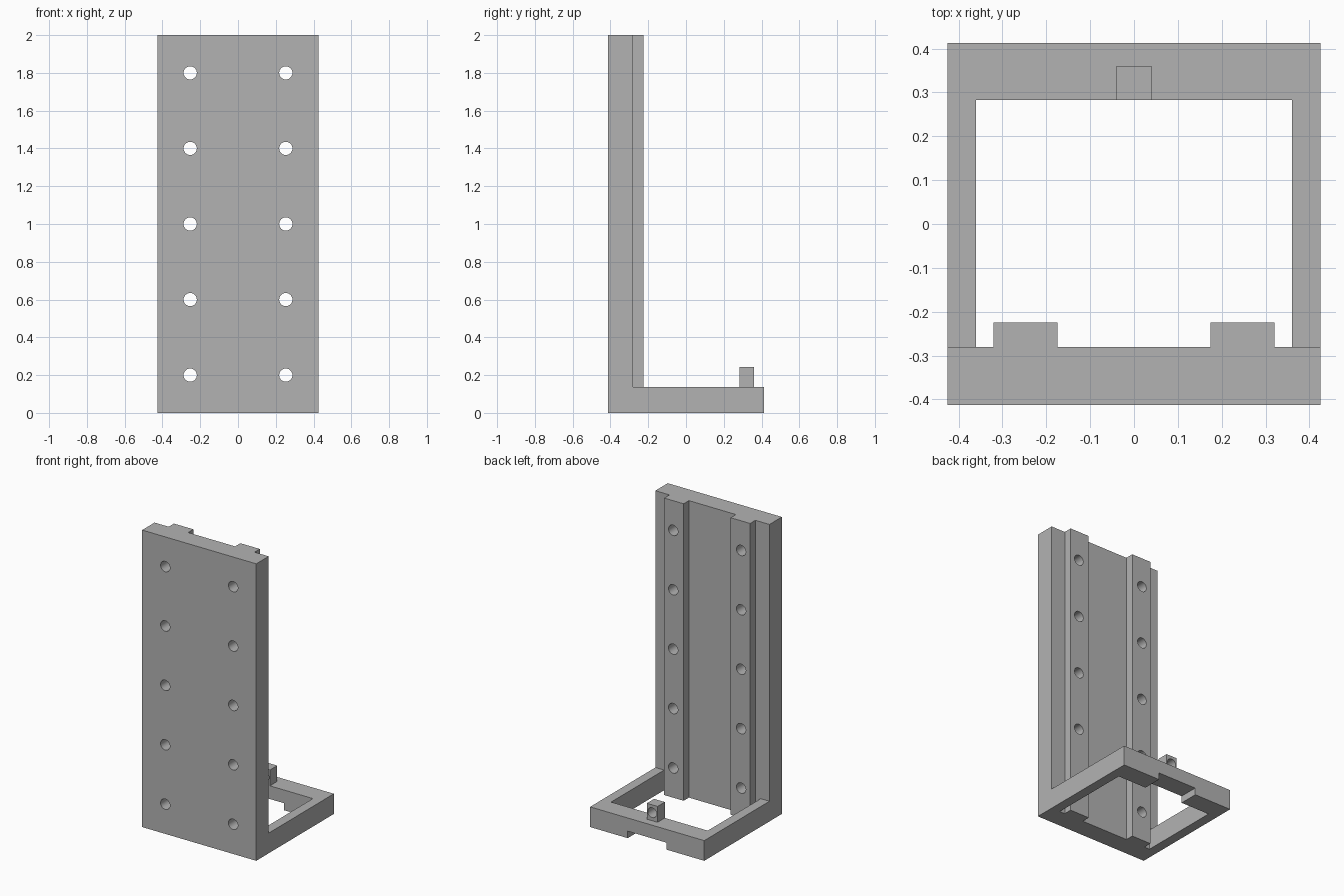
import bpy
import bmesh
from math import pi
from mathutils import Matrix, Vector

cube = bpy.data.objects.get("Cube")
if cube:
    bpy.data.objects.remove(cube, do_unlink=True)

grey = bpy.data.materials.new("plain grey")
grey.use_nodes = True
colour = (0.45, 0.45, 0.45, 1)
grey.diffuse_color = colour
grey.node_tree.nodes["Principled BSDF"].inputs["Base Color"].default_value = colour

# Main dimensions
W = 0.425            # half width
FRONT, BACK = -0.413, 0.413
PLATE = -0.281       # rear face of the plate
RAIL = -0.225        # rear face of the rails
BAR = 0.283          # inner face of the rear bar
BASE = 0.136         # height of the base frame
HOLE = 0.035         # bolt hole radius


def make_object(name, bm):
    bmesh.ops.recalc_face_normals(bm, faces=bm.faces)
    mesh = bpy.data.meshes.new(name)
    bm.to_mesh(mesh)
    bm.free()
    mesh.materials.append(grey)
    obj = bpy.data.objects.new(name, mesh)
    bpy.context.collection.objects.link(obj)
    return obj


def mirrored(half):
    """Complete a plan outline given for +x by mirroring it to -x."""
    return half + [(-x, y) for x, y in reversed(half)]


def extrude_plan(name, outline, z0, z1):
    bm = bmesh.new()
    face = bm.faces.new([bm.verts.new((x, y, z0)) for x, y in outline])
    top = bmesh.ops.extrude_face_region(bm, geom=[face])["geom"]
    verts = [v for v in top if isinstance(v, bmesh.types.BMVert)]
    bmesh.ops.translate(bm, verts=verts, vec=(0, 0, z1 - z0))
    return make_object(name, bm)


def box(name, lo, hi):
    outline = [(lo[0], lo[1]), (hi[0], lo[1]), (hi[0], hi[1]), (lo[0], hi[1])]
    return extrude_plan(name, outline, lo[2], hi[2])


def drills(name, centres, radius):
    """Cylinders running along y, used to bore holes."""
    bm = bmesh.new()
    for c in centres:
        bmesh.ops.create_cone(
            bm, cap_ends=True, segments=32, radius1=radius, radius2=radius, depth=0.4,
            matrix=Matrix.Translation(Vector(c)) @ Matrix.Rotation(pi / 2, 4, "X"))
    return make_object(name, bm)


def cut(obj, cutter):
    cutter.hide_render = True
    mod = obj.modifiers.new("cut", "BOOLEAN")
    mod.operation, mod.solver, mod.object = "DIFFERENCE", "EXACT", cutter
    bpy.ops.object.select_all(action="DESELECT")
    obj.select_set(True)
    bpy.context.view_layer.objects.active = obj
    bpy.ops.object.modifier_apply(modifier=mod.name)
    bpy.data.objects.remove(cutter, do_unlink=True)
    bpy.ops.object.shade_smooth_by_angle()


# Upright plate with two full-height rails on its rear face
back_plate = extrude_plan("back_plate", mirrored([
    (W, FRONT), (W, PLATE), (0.32, PLATE), (0.32, RAIL),
    (0.175, RAIL), (0.175, PLATE)]), 0, 2)
cut(back_plate, drills("plate_drills", [
    (x, -0.3, 0.2 + 0.4 * i) for x in (-0.253, 0.253) for i in range(5)], HOLE))

# U-shaped base frame, with a shallow notch under the rear bar
base_frame = extrude_plan("base_frame", mirrored([
    (0.36, BAR), (0.36, PLATE), (W, PLATE), (W, BACK)][::-1]), 0, BASE)
cut(base_frame, box("notch_cutter", (-0.145, 0.2, -0.1), (0.145, 0.5, 0.047)))

# Small pierced lug on the rear bar
lug = box("lug", (-0.04, BAR, BASE), (0.04, 0.36, 0.243))
cut(lug, drills("lug_drill", [(0, 0.32, 0.19)], 0.033))
